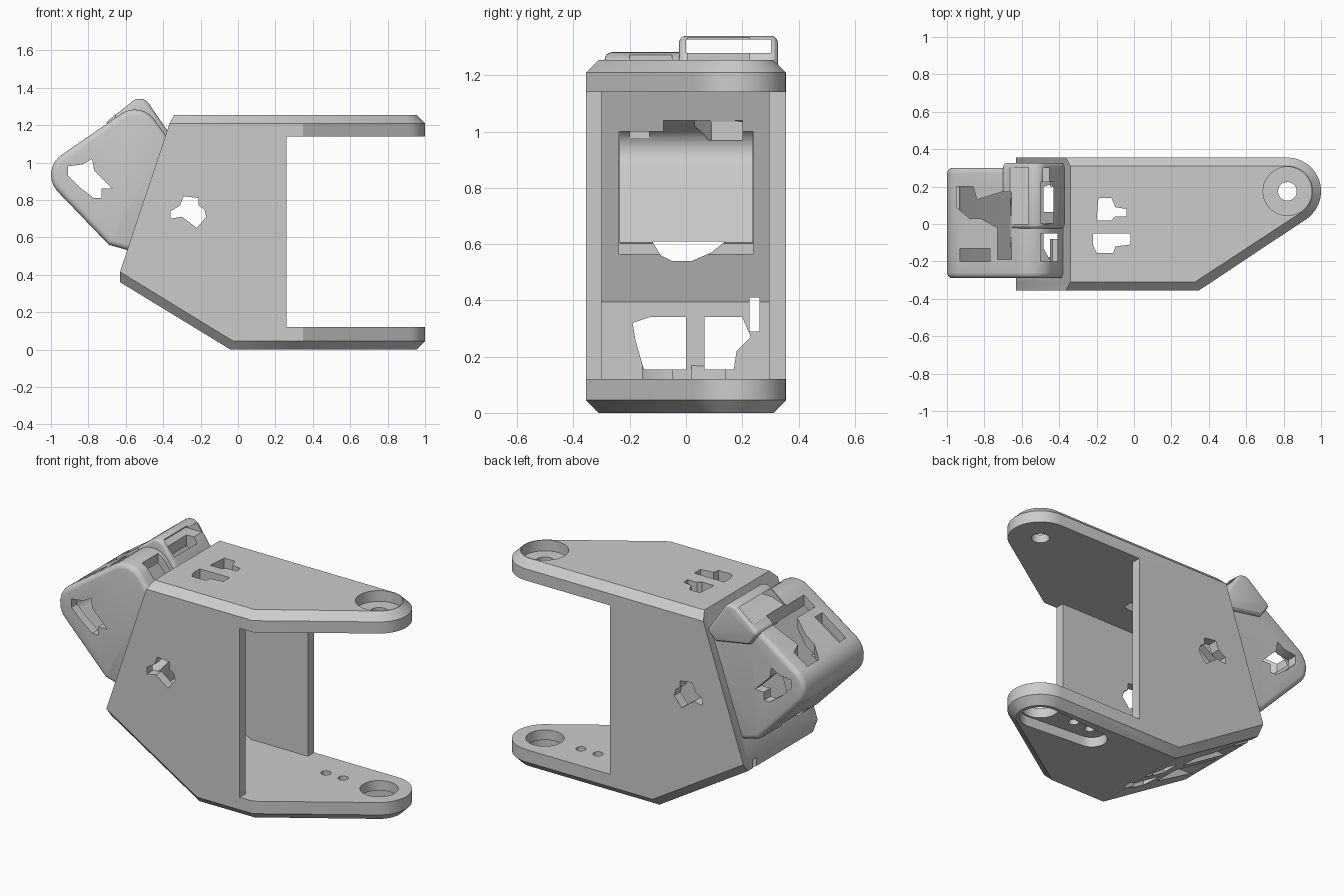
import bpy, bmesh, math
from mathutils import Vector

cube = bpy.data.objects.get("Cube")
if cube:
    bpy.data.objects.remove(cube, do_unlink=True)

grey = bpy.data.materials.new("plain_grey")
grey.use_nodes = True
GREY = (0.6, 0.6, 0.6, 1)
grey.diffuse_color = GREY
grey.node_tree.nodes["Principled BSDF"].inputs["Base Color"].default_value = GREY

PLACE = {"x": lambda p, t: (t, p[0], p[1]),
         "y": lambda p, t: (p[0], t, p[1]),
         "z": lambda p, t: (p[0], p[1], t)}


def loft(name, axis, rings):
    """Closed solid through matching outlines, each given as (position, points)."""
    bm = bmesh.new()
    loops = [[bm.verts.new(PLACE[axis](p, t)) for p in pts] for t, pts in rings]
    n = len(loops[0])
    for a, b in zip(loops, loops[1:]):
        for i in range(n):
            bm.faces.new((a[i], a[(i + 1) % n], b[(i + 1) % n], b[i]))
    bm.faces.new(loops[0])
    bm.faces.new(loops[-1])
    bmesh.ops.recalc_face_normals(bm, faces=bm.faces)
    mesh = bpy.data.meshes.new(name)
    bm.to_mesh(mesh)
    bm.free()
    mesh.materials.append(grey)
    ob = bpy.data.objects.new(name, mesh)
    bpy.context.collection.objects.link(ob)
    return ob


def prism(name, axis, pts, a, b):
    return loft(name, axis, [(a, pts), (b, pts)])


def rect(u0, u1, v0, v1):
    return [(u0, v0), (u1, v0), (u1, v1), (u0, v1)]


def arc(cx, cy, r, start, end, n=24):
    angles = [math.radians(start + (end - start) * i / n) for i in range(n + 1)]
    return [(cx + r * math.cos(a), cy + r * math.sin(a)) for a in angles]


def circle(cx, cy, r):
    return arc(cx, cy, r, 0, 360, 40)[:-1]


def rounded(corners, n=8):
    """Outline with filleted corners, given as (u, v, radius)."""
    out = []
    for i, (u, v, r) in enumerate(corners):
        p = Vector((u, v))
        a = (Vector(corners[i - 1][:2]) - p).normalized()
        b = (Vector(corners[(i + 1) % len(corners)][:2]) - p).normalized()
        if r == 0:
            out.append((u, v))
            continue
        half = a.angle(b) / 2
        cut_back = r / math.tan(half)
        centre = p + (a + b).normalized() * (r / math.sin(half))
        s = p + a * cut_back - centre
        e = p + b * cut_back - centre
        for k in range(n + 1):
            q = centre + s.lerp(e, k / n).normalized() * r
            out.append((q.x, q.y))
    return out


def apply_modifier(ob, kind, **settings):
    mod = ob.modifiers.new("step", kind)
    for key, value in settings.items():
        setattr(mod, key, value)
    bpy.context.view_layer.objects.active = ob
    bpy.ops.object.modifier_apply(modifier=mod.name)


def combine(ob, other, operation):
    apply_modifier(ob, "BOOLEAN", object=other, operation=operation, solver="EXACT")
    bpy.data.objects.remove(other, do_unlink=True)


# Side profile with chamfered long edges
PIVOT = (0.82, 0.175)
full = [(-0.34, 1.255), (1.1, 1.255), (1.1, 0), (-0.04, 0), (-0.63, 0.36), (-0.63, 0.42)]
inner = [(-0.365, 1.21), (1.1, 1.21), (1.1, 0.045), (-0.025, 0.045), (-0.63, 0.415), (-0.63, 0.42)]
bracket = loft("motor_bracket", "y", [(-0.355, inner), (-0.31, full), (0.31, full), (0.355, inner)])


# Plan outline with round arm tips and chamfered rims
def plan(r, px, low):
    return [(-1, PIVOT[1] + r)] + arc(*PIVOT, r, 90, -56.4) + [(px, low), (-1, low)]


wide, narrow = plan(0.18, 0.34, -0.36), plan(0.135, 0.326, -0.31)
combine(bracket, loft("plan", "z", [(0, narrow), (0.045, wide), (1.21, wide), (1.255, narrow)]),
        "INTERSECT")

# Rounded housing on the sloping rear wall
housing = prism("housing", "y", rounded([
    (-1.069, 0.954, 0.1285), (-0.52, 1.333, 0.13), (-0.36, 1.11, 0),
    (-0.565, 0.525, 0), (-0.69, 0.56, 0.03)]), -0.29, 0.3)
apply_modifier(housing, "BEVEL", width=0.03, segments=4, limit_method="ANGLE",
               angle_limit=math.radians(60))
combine(bracket, housing, "UNION")

# Raised cable loop on top of the housing
clip = prism("cable_loop", "y", rounded([
    (-0.71, 1.212, 0.025), (-0.513, 1.368, 0.06), (-0.36, 1.145, 0),
    (-0.42, 1.09, 0), (-0.65, 1.13, 0)]), -0.025, 0.327)
apply_modifier(clip, "BEVEL", width=0.025, segments=3, limit_method="ANGLE",
               angle_limit=math.radians(60))
combine(bracket, clip, "UNION")


def cut(axis, pts, a, b):
    combine(bracket, prism("cutter", axis, pts, a, b), "DIFFERENCE")


# Gap between the arms, hollow body, hollow housing and the window joining them
cut("y", rect(0.26, 1.3, 0.12, 1.14), -1, 1)
cut("y", [(0.4, 0.12), (-0.12, 0.12), (-0.575, 0.395), (-0.325, 1.14), (0.4, 1.14)], -0.3, 0.295)
cut("y", rounded([(-0.986, 0.947, 0.08), (-0.53, 1.26, 0.08), (-0.415, 1.11, 0),
                  (-0.575, 0.6, 0), (-0.655, 0.605, 0)]), -0.235, 0.236)
cut("x", rect(-0.238, 0.238, 0.565, 1.0), -0.62, -0.2)
cut("x", rect(-0.08, 0.2, 0.95, 1.04), -0.6, -0.2)

# Arm pivots: counterbore above, slotted recess and screw holes below
cut("z", circle(*PIVOT, 0.13), 1.19, 1.4)
cut("z", circle(*PIVOT, 0.05), 1.0, 1.4)
slot = arc(*PIVOT, 0.115, -90, 90) + arc(0.45, PIVOT[1], 0.085, 90, 270)
cut("z", slot, -0.1, 0.06)
cut("z", circle(*PIVOT, 0.105), -0.1, 0.2)
for x in (0.465, 0.58):
    cut("z", circle(x, PIVOT[1], 0.028), -0.1, 0.2)

# Ragged openings through both side walls of body and housing
cut("y", [(-0.36, 0.7), (-0.3, 0.71), (-0.22, 0.65), (-0.17, 0.71), (-0.18, 0.75),
          (-0.21, 0.77), (-0.21, 0.81), (-0.29, 0.82), (-0.31, 0.77), (-0.36, 0.74)], -1, 1)
cut("y", [(-0.85, 0.87), (-0.77, 0.81), (-0.73, 0.81), (-0.73, 0.86), (-0.67, 0.86), (-0.77, 0.96),
          (-0.78, 1.02), (-0.83, 0.99), (-0.91, 0.98), (-0.91, 0.93)], -1, 1)

# Openings through top plate and floor
cut("z", [(-0.2, 0.02), (-0.12, 0.02), (-0.1, 0.04), (-0.04, 0.04), (-0.04, 0.08),
          (-0.1, 0.09), (-0.12, 0.14), (-0.19, 0.14)], -1, 2)
cut("z", [(-0.22, -0.05), (-0.22, -0.11), (-0.2, -0.155), (-0.11, -0.155),
          (-0.1, -0.12), (-0.02, -0.11), (-0.02, -0.05)], -1, 2)

# Openings through the sloping floor
cut("x", [(-0.15, 0.155), (0, 0.155), (0, 0.34), (-0.13, 0.34), (-0.19, 0.32), (-0.18, 0.26)], -1, 0)
cut("x", [(0.065, 0.155), (0.17, 0.155), (0.18, 0.22), (0.23, 0.27), (0.2, 0.34), (0.065, 0.34)], -1, 0)
cut("x", rect(0.225, 0.262, 0.29, 0.41), -1, -0.4)

# Openings in the housing: lower edge, upper face and behind the loop
cut("x", [(-0.12, 0.61), (-0.09, 0.56), (-0.05, 0.54), (0.02, 0.54), (0.09, 0.57), (0.14, 0.61)], -1, -0.4)
cut("z", [(-0.95, 0.2), (-0.86, 0.2), (-0.84, 0.13), (-0.71, 0.17), (-0.655, 0.17), (-0.655, -0.19),
          (-0.73, -0.19), (-0.73, -0.02), (-0.82, 0.03), (-0.88, 0.03), (-0.95, 0.09)], 0.97, 1.4)
cut("z", rect(-0.93, -0.77, -0.2, -0.13), 0.97, 1.4)
cut("z", rect(-0.5, -0.41, -0.2, -0.05), 1.04, 1.4)
cut("z", rect(-0.5, -0.43, 0.005, 0.225), 1.04, 1.4)
cut("y", [(-0.8, 1.25), (-0.66, 1.25), (-0.57, 1.28), (-0.3, 1.28), (-0.3, 1.327), (-0.8, 1.327)], 0, 0.302)

# Smooth the rounded areas, keep the machined edges sharp
bpy.ops.object.select_all(action="DESELECT")
bracket.select_set(True)
bpy.context.view_layer.objects.active = bracket
bpy.ops.object.shade_smooth_by_angle(angle=math.radians(28))
